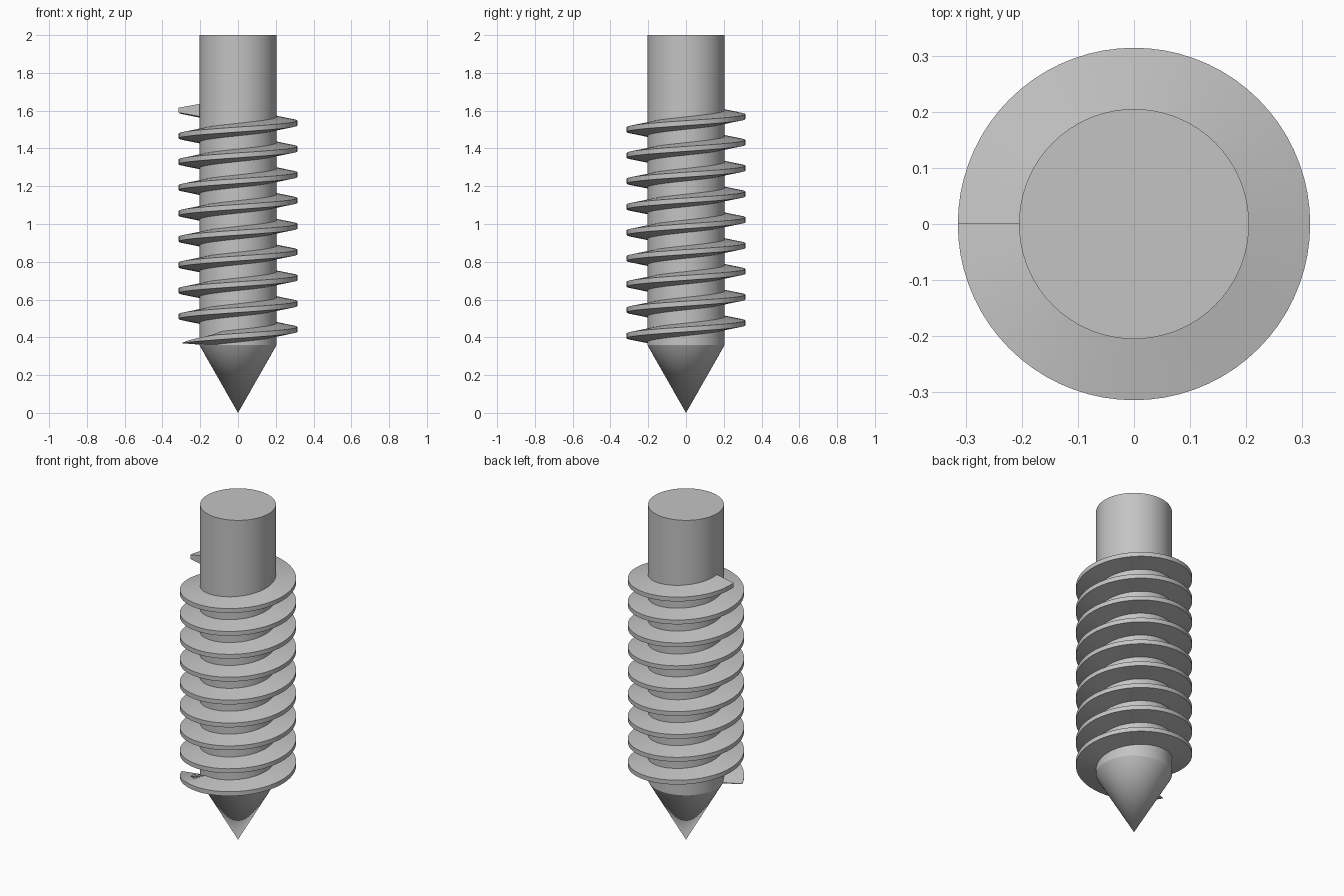
import bpy
import bmesh
from math import pi, cos, sin, radians

if "Cube" in bpy.data.objects:
    bpy.data.objects.remove(bpy.data.objects["Cube"], do_unlink=True)

SEGMENTS = 72          # sides of the shaft and steps per thread turn
SHAFT_R = 0.205
THREAD_R = 0.314
PITCH = 0.1365
THREAD_Z = 0.374       # height of the thread centre where turn zero begins
TURNS = 9

steel = bpy.data.materials.new("grey steel")
steel.use_nodes = True
grey = (0.55, 0.55, 0.55, 1)
steel.diffuse_color = grey
steel.node_tree.nodes["Principled BSDF"].inputs["Base Color"].default_value = grey


def finish(name, bm):
    """Turn a bmesh into a smooth shaded object with sharp edges kept."""
    bmesh.ops.recalc_face_normals(bm, faces=bm.faces[:])
    mesh = bpy.data.meshes.new(name)
    bm.to_mesh(mesh)
    bm.free()
    mesh.materials.append(steel)
    obj = bpy.data.objects.new(name, mesh)
    bpy.context.collection.objects.link(obj)
    bpy.ops.object.select_all(action="DESELECT")
    obj.select_set(True)
    bpy.context.view_layer.objects.active = obj
    bpy.ops.object.shade_smooth_by_angle(angle=radians(25))


# Shaft with conical point, turned from its half outline
bm = bmesh.new()
outline = [(0, 0), (SHAFT_R, 0.36), (SHAFT_R, 2), (0, 2)]
verts = [bm.verts.new((r, 0, z)) for r, z in outline]
edges = [bm.edges.new(pair) for pair in zip(verts, verts[1:])]
bmesh.ops.spin(bm, geom=verts + edges, cent=(0, 0, 0), axis=(0, 0, 1),
               angle=2 * pi, steps=SEGMENTS)
bmesh.ops.remove_doubles(bm, verts=bm.verts[:], dist=0.0001)
finish("shaft", bm)

# Helical thread: a tapered section swept upward, thinning out at its start
bm = bmesh.new()
sections = []
first = SEGMENTS // 15
for i in range(first, TURNS * SEGMENTS + 1):
    turn = i / SEGMENTS
    a = pi + 2 * pi * turn
    z = THREAD_Z + PITCH * turn
    grow = min(1, 0.1 + (i - first) / (SEGMENTS * 0.14))
    section = []
    for r, half in ((SHAFT_R - 0.01, 0.035), (THREAD_R, 0.013)):
        low = max(z - half, 0.36)
        high = low + (z + half - low) * grow
        section.append((r, low, high))
    (r0, low0, high0), (r1, low1, high1) = section
    ring = ((r0, low0), (r1, low1), (r1, high1), (r0, high0))
    sections.append([bm.verts.new((r * cos(a), r * sin(a), h)) for r, h in ring])
for lower, upper in zip(sections, sections[1:]):
    for k in range(4):
        n = (k + 1) % 4
        bm.faces.new((lower[k], lower[n], upper[n], upper[k]))
bm.faces.new(sections[0])
bm.faces.new(sections[-1])
finish("thread", bm)
